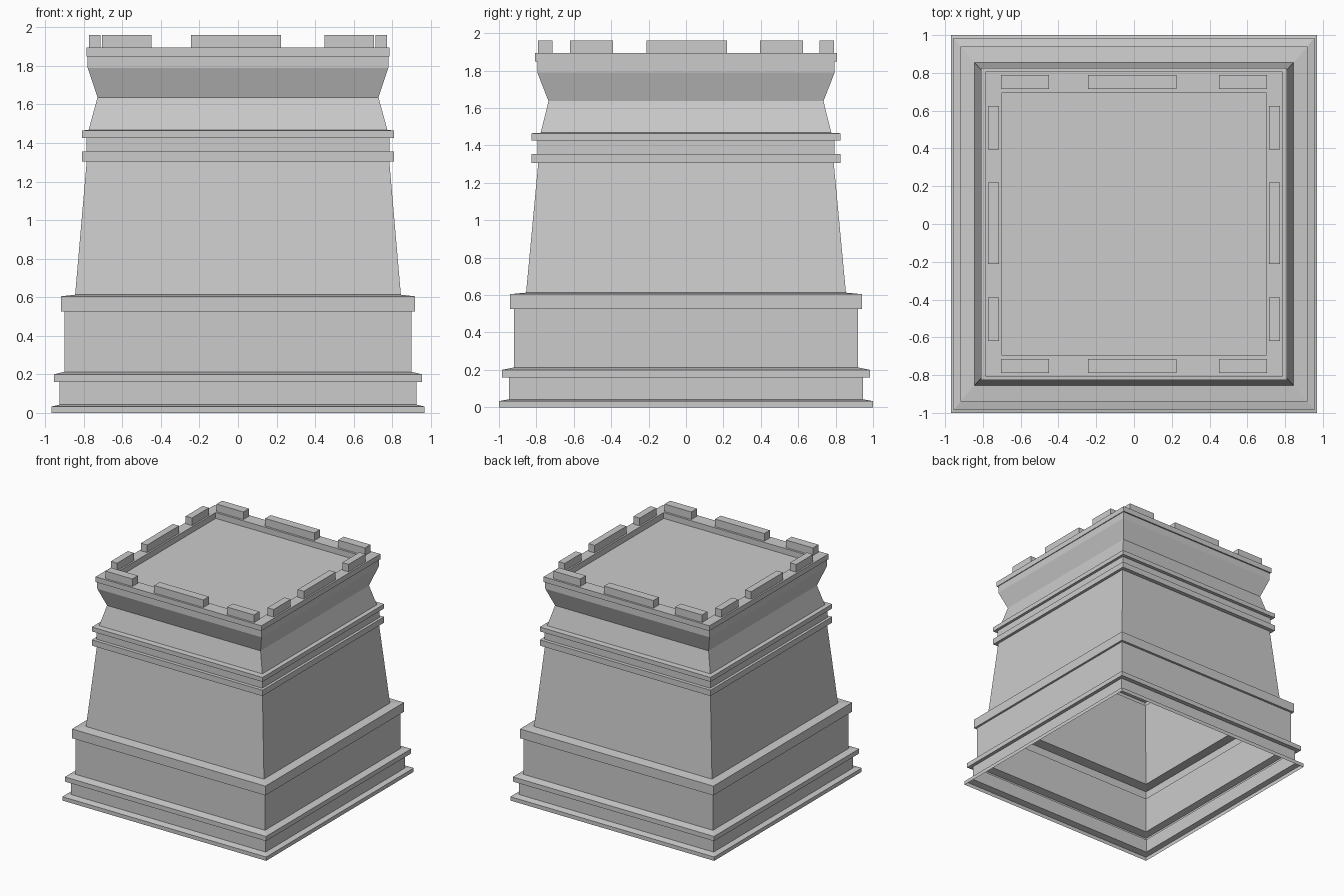
import bpy, bmesh

if "Cube" in bpy.data.objects:
    bpy.data.objects.remove(bpy.data.objects["Cube"], do_unlink=True)

stone = bpy.data.materials.new("grey stone")
stone.use_nodes = True
GREY = (0.6, 0.6, 0.6, 1)
stone.diffuse_color = GREY
stone.node_tree.nodes["Principled BSDF"].inputs["Base Color"].default_value = GREY


def add_object(name, bm):
    mesh = bpy.data.meshes.new(name)
    bm.to_mesh(mesh)
    bm.free()
    mesh.materials.append(stone)
    obj = bpy.data.objects.new(name, mesh)
    bpy.context.collection.objects.link(obj)
    return obj


def loft(name, profile, capped=False):
    """Stack rectangular rings (half x, half y, z) into a shell of flat walls."""
    bm = bmesh.new()
    rings = [[bm.verts.new((sx * x, sy * y, z))
              for sx, sy in ((-1, -1), (1, -1), (1, 1), (-1, 1))]
             for x, y, z in profile]
    for low, high in zip(rings, rings[1:]):
        for i in range(4):
            j = (i + 1) % 4
            bm.faces.new((low[i], low[j], high[j], high[i]))
    if capped:
        bm.faces.new(rings[-1])
    return add_object(name, bm)


def box(name, x0, x1, y0, y1, z0, z1):
    bm = bmesh.new()
    bmesh.ops.create_cube(bm, size=1)
    for v in bm.verts:
        v.co = (x1 if v.co.x > 0 else x0,
                y1 if v.co.y > 0 else y0,
                z1 if v.co.z > 0 else z0)
    return add_object(name, bm)


# Hollow plinth, open underneath, with its two moulded ledges
loft("plinth", [
    (.968, 1, 0), (.968, 1, .033), (.925, .946, .043), (.925, .946, .16),
    (.955, .984, .16), (.955, .984, .2), (.9, .92, .213), (.9, .92, .525),
    (.918, .94, .525), (.918, .94, .605), (.845, .855, .613)])

# Tapering shaft with two thin string courses
loft("shaft", [
    (.845, .855, .613), (.785, .79, 1.305), (.81, .825, 1.305),
    (.81, .825, 1.355), (.787, .795, 1.355), (.787, .795, 1.427),
    (.81, .825, 1.427), (.81, .825, 1.465), (.775, .777, 1.468)])

# Pinched neck, cornice and sunken roof
RIM = 1.895
loft("neck_and_roof", [
    (.775, .777, 1.468), (.729, .735, 1.637), (.78, .795, 1.79),
    (.78, .795, 1.85), (.787, .807, 1.85), (.787, .807, RIM),
    (.7, .697, RIM), (.7, .697, 1.845)], capped=True)

# Battlements: three blocks along each side
TOP = 1.96
for side, s in (("front", -1), ("back", 1)):
    y0, y1 = sorted((s * .715, s * .79))
    for place, x0, x1 in (("right", -.705, -.45), ("middle", -.243, .224),
                          ("left", .45, .705)):
        box(f"{side}_battlement_{place}", x0, x1, y0, y1, RIM, TOP)
for side, s in (("right", -1), ("left", 1)):
    x0, x1 = sorted((s * .714, s * .773))
    for place, y0, y1 in (("front", -.62, -.39), ("middle", -.212, .22),
                          ("back", .395, .625)):
        box(f"{side}_battlement_{place}", x0, x1, y0, y1, RIM, TOP)
